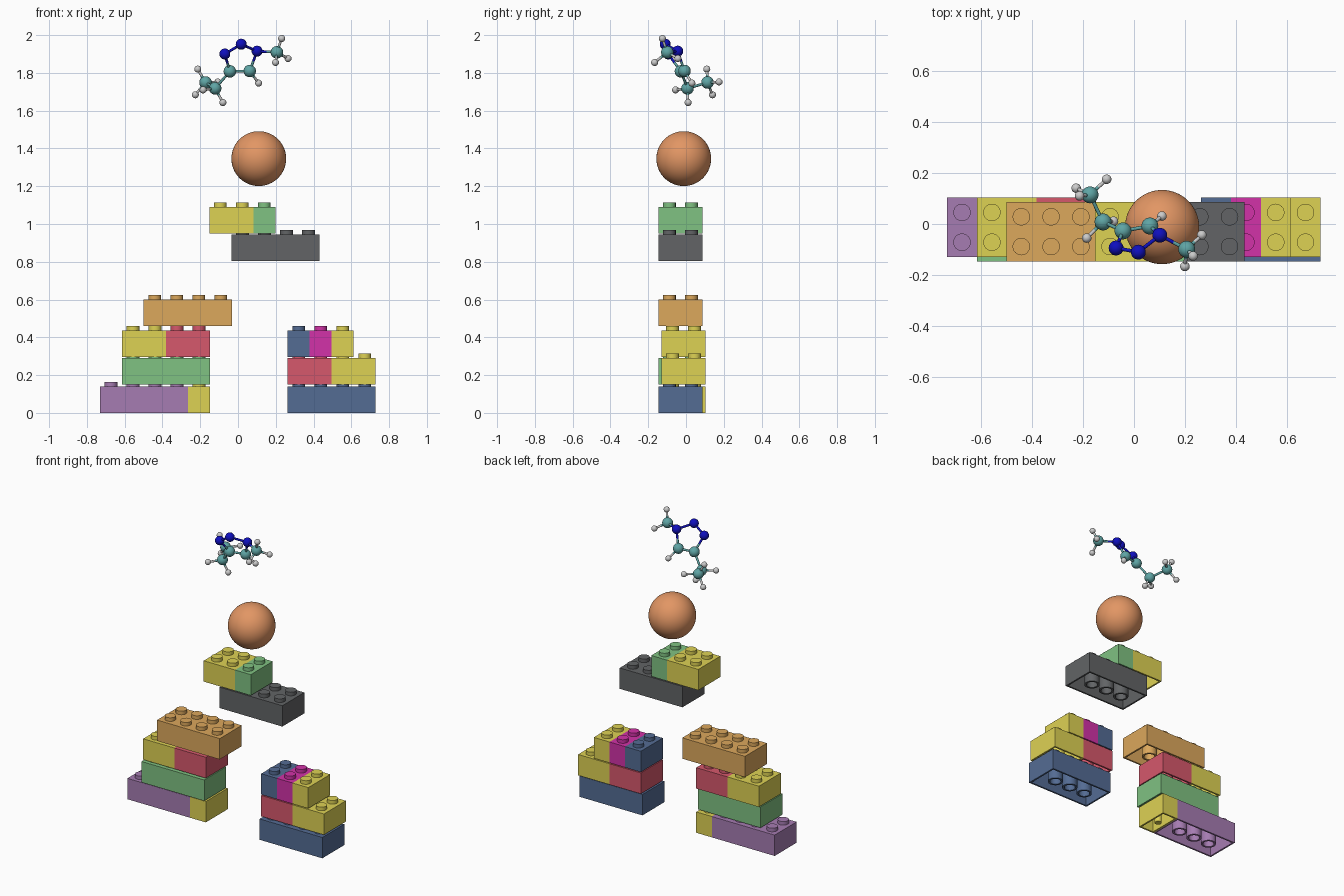
import bpy, bmesh
from math import tau
from mathutils import Vector, Matrix

if "Cube" in bpy.data.objects:
    bpy.data.objects.remove(bpy.data.objects["Cube"])

P = 0.1165        # stud pitch
H = 0.14          # brick height
WALL = 0.016
STUD_R, STUD_H = 0.034, 0.024


def linear(v):
    return v / 12.92 if v <= 0.04045 else ((v + 0.055) / 1.055) ** 2.4


def material(name, rgb):
    m = bpy.data.materials.new(name)
    m.diffuse_color = [linear(c / 255) for c in rgb] + [1]
    m.use_nodes = True
    m.node_tree.nodes["Principled BSDF"].inputs["Base Color"].default_value = m.diffuse_color
    return m


MATS = {n: material(n, c) for n, c in {
    "yellow": (222, 210, 84), "green": (128, 194, 130), "red": (214, 88, 108),
    "orange": (220, 168, 92), "blue": (84, 108, 148), "magenta": (210, 50, 168),
    "grey": (98, 100, 102), "purple": (166, 124, 178), "copper": (226, 150, 100),
    "carbon": (95, 165, 165), "nitrogen": (15, 15, 190), "hydrogen": (190, 190, 190)}.items()}


def finish(bm, name, mat):
    bmesh.ops.recalc_face_normals(bm, faces=bm.faces)
    me = bpy.data.meshes.new(name)
    bm.to_mesh(me)
    bm.free()
    ob = bpy.data.objects.new(name, me)
    bpy.context.collection.objects.link(ob)
    me.materials.append(MATS[mat])
    bpy.ops.object.select_all(action='DESELECT')
    ob.select_set(True)
    bpy.context.view_layer.objects.active = ob
    bpy.ops.object.shade_smooth_by_angle()
    return ob


def cylinder(bm, loc, r, h, seg=32):
    bmesh.ops.create_cone(bm, cap_ends=True, segments=seg, radius1=r, radius2=r, depth=h,
                          matrix=Matrix.Translation(Vector(loc) + Vector((0, 0, h / 2))))


def tube(bm, x, y, z0, z1, ro, ri):
    prof = [(ro, z1), (ro, z0), (ri, z0), (ri, z1)]
    vs = [bm.verts.new((x + r, y, z)) for r, z in prof]
    es = [bm.edges.new(p) for p in zip(vs, vs[1:])]
    bmesh.ops.spin(bm, geom=vs + es, cent=(x, y, 0), axis=(0, 0, 1),
                   angle=tau, steps=32, use_merge=True)


# Hollow two-row brick with studs on top and tubes below
def brick(name, mat, n, x0, yc, z0):
    w, d = n * P, 2 * P
    xc = x0 + w / 2
    bm = bmesh.new()
    bmesh.ops.create_cube(bm, size=1, matrix=Matrix.Translation((xc, yc, z0 + H / 2))
                          @ Matrix.Diagonal((w, d, H, 1)))
    bm.normal_update()
    bottom = min(bm.faces, key=lambda f: f.calc_center_median().z)
    bmesh.ops.inset_region(bm, faces=[bottom], thickness=WALL)
    ext = bmesh.ops.extrude_discrete_faces(bm, faces=[bottom])["faces"][0]
    bmesh.ops.translate(bm, verts=ext.verts[:], vec=(0, 0, H - WALL))
    for i in range(n):
        for s in (-0.5, 0.5):
            cylinder(bm, (x0 + (i + 0.5) * P, yc + s * P, z0 + H), STUD_R, STUD_H)
    for i in range(1, n):
        tube(bm, x0 + i * P, yc, z0, z0 + H - WALL, 0.047, 0.034)
    if n == 1:
        cylinder(bm, (xc, yc, z0), 0.022, H - WALL)
    finish(bm, name, mat)


FRONT, BACK = -0.031, -0.014   # centre line of each row in depth
# Left stack, right stack and floating pair
for name, mat, n, x, y, z in [
        ("left_base_long", "purple", 4, -0.731, BACK, 0),
        ("left_base_short", "yellow", 1, -0.265, BACK, 0),
        ("left_second", "green", 4, -0.614, FRONT, 0.151),
        ("left_third_a", "yellow", 2, -0.614, BACK, 0.297),
        ("left_third_b", "red", 2, -0.381, BACK, 0.297),
        ("left_top", "orange", 4, -0.499, FRONT, 0.46),
        ("right_base", "blue", 4, 0.263, FRONT, 0),
        ("right_second_a", "red", 2, 0.263, BACK, 0.151),
        ("right_second_b", "yellow", 2, 0.496, BACK, 0.151),
        ("right_top_a", "blue", 1, 0.263, BACK, 0.297),
        ("right_top_b", "magenta", 1, 0.3795, BACK, 0.297),
        ("right_top_c", "yellow", 1, 0.496, BACK, 0.297),
        ("floating_base", "grey", 4, -0.034, FRONT, 0.805),
        ("floating_top_a", "yellow", 2, -0.152, FRONT, 0.951),
        ("floating_top_b", "green", 1, 0.081, FRONT, 0.951)]:
    brick(name + "_brick", mat, n, x, y + (0.016 - 0.015), z)


def ball(name, mat, loc, r, u, v):
    bm = bmesh.new()
    bmesh.ops.create_uvsphere(bm, u_segments=u, v_segments=v, radius=r,
                              matrix=Matrix.Translation(loc))
    finish(bm, name, mat)


# Catalyst sphere
ball("copper_sphere", "copper", (0.11, -0.012, 1.346), 0.145, 64, 32)

# Molecule: atoms by kind and position
KIND = {"C": ("carbon", 0.033), "N": ("nitrogen", 0.029), "H": ("hydrogen", 0.0185)}
ATOMS = {
    "N1": (-0.07, -0.094, 1.90), "N2": (0.017, -0.11, 1.952), "N3": (0.101, -0.044, 1.915),
    "C1": (-0.043, -0.027, 1.808), "C2": (0.062, -0.008, 1.81),
    "C3": (0.206, -0.099, 1.909), "C4": (-0.121, 0.008, 1.718), "C5": (-0.172, 0.114, 1.749),
    "H1": (0.231, -0.125, 1.982), "H2": (0.265, -0.043, 1.876), "H3": (0.199, -0.166, 1.855),
    "H4": (0.109, 0.031, 1.746), "H5": (-0.08, 0.011, 1.643), "H6": (-0.185, -0.055, 1.71),
    "H7": (-0.213, 0.11, 1.82), "H8": (-0.226, 0.14, 1.684), "H9": (-0.107, 0.175, 1.752)}
for key, loc in ATOMS.items():
    mat, r = KIND[key[0]]
    ball(f"{mat}_atom_{key[1]}", mat, loc, r, 32, 16)

# Bonds, each half in the colour of its own atom
BONDS = ("N1-N2 N2-N3 N3-C2 C2-C1 C1-N1 N3-C3 C1-C4 C4-C5 C3-H1 C3-H2 C3-H3 "
         "C2-H4 C4-H5 C4-H6 C5-H7 C5-H8 C5-H9").split()
for bond in BONDS:
    a, b = bond.split("-")
    pa, pb = Vector(ATOMS[a]), Vector(ATOMS[b])
    mid = (pa + pb) / 2
    for key, p in ((a, pa), (b, pb)):
        d = mid - p
        bm = bmesh.new()
        bmesh.ops.create_cone(bm, cap_ends=True, segments=16, radius1=0.007, radius2=0.007,
                              depth=d.length, matrix=Matrix.Translation((p + mid) / 2)
                              @ d.to_track_quat('Z', 'Y').to_matrix().to_4x4())
        finish(bm, f"bond_{a}_{b}_half", KIND[key[0]][0])
